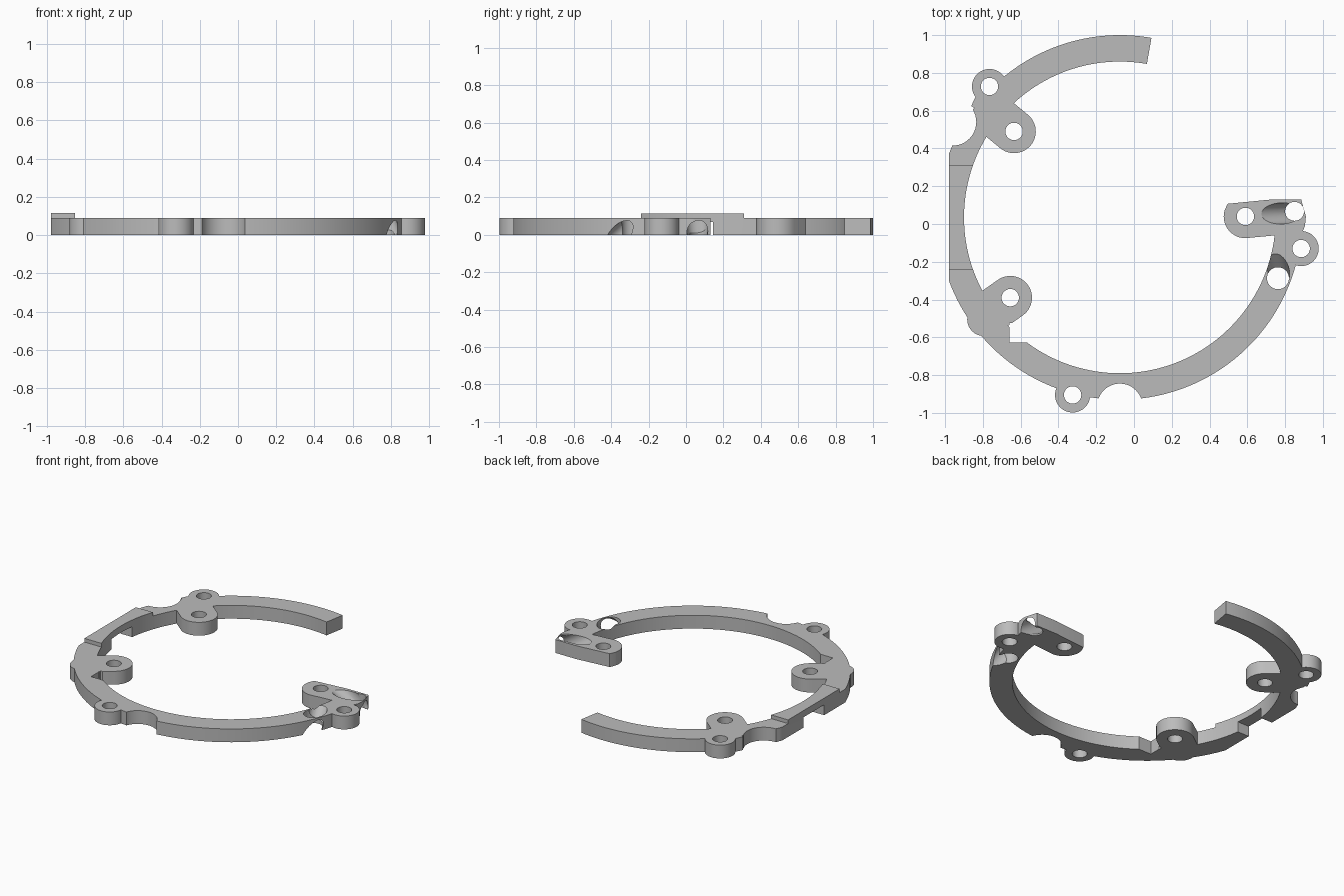
import bpy, bmesh
from math import sin, cos, radians, hypot
from mathutils import Vector

cube = bpy.data.objects.get("Cube")
if cube:
    bpy.data.objects.remove(cube, do_unlink=True)

THICK = 0.09
CENTRE = (-0.075, 0.035)
R_OUT, R_IN = 0.965, 0.825
R_PAD, R_BOSS, R_HOLE = 0.115, 0.093, 0.046

gray = bpy.data.materials.new("plain gray")
gray.use_nodes = True
gray.diffuse_color = (0.5, 0.5, 0.5, 1)
gray.node_tree.nodes["Principled BSDF"].inputs["Base Color"].default_value = (0.5, 0.5, 0.5, 1)


def arc(c, r, a0, a1, n):
    steps = [radians(a0 + (a1 - a0) * i / n) for i in range(n + 1)]
    return [(c[0] + r * cos(a), c[1] + r * sin(a)) for a in steps]


def circle(c, r, n=48):
    return arc(c, r, 0, 360, n)[:-1]


def capsule(a, b, r):
    """Outline of a rounded bar from a to b."""
    d = Vector((b[0] - a[0], b[1] - a[1]))
    ang = Vector((1, 0)).angle_signed(d) * -57.29578
    return arc(a, r, ang + 90, ang + 270, 24) + arc(b, r, ang - 90, ang + 90, 24)


def box(x0, x1, y0, y1):
    return [(x0, y0), (x1, y0), (x1, y1), (x0, y1)]


def make_object(name, bm):
    bmesh.ops.recalc_face_normals(bm, faces=bm.faces)
    mesh = bpy.data.meshes.new(name)
    bm.to_mesh(mesh)
    bm.free()
    mesh.materials.append(gray)
    ob = bpy.data.objects.new(name, mesh)
    bpy.context.collection.objects.link(ob)
    return ob


def prism(name, outline, z0=0.0, z1=THICK):
    bm = bmesh.new()
    face = bm.faces.new([bm.verts.new((x, y, z0)) for x, y in outline])
    top = bmesh.ops.extrude_face_region(bm, geom=[face])["geom"]
    verts = [v for v in top if isinstance(v, bmesh.types.BMVert)]
    bmesh.ops.translate(bm, verts=verts, vec=(0, 0, z1 - z0))
    return make_object(name, bm)


def cutter(name, outline, z0=-0.2, z1=0.3):
    ob = prism(name, outline, z0, z1)
    ob.hide_render = True
    return ob


def slanted_cutter(name, a, b, r):
    """Round bar along the line from a to b."""
    a, b = Vector(a), Vector(b)
    bm = bmesh.new()
    bmesh.ops.create_cone(bm, cap_ends=True, segments=40, radius1=r, radius2=r, depth=(b - a).length)
    bmesh.ops.rotate(bm, verts=bm.verts, matrix=(b - a).to_track_quat("Z", "Y").to_matrix())
    bmesh.ops.translate(bm, verts=bm.verts, vec=(a + b) / 2)
    ob = make_object(name, bm)
    ob.hide_render = True
    return ob


def combine(body, other, operation):
    mod = body.modifiers.new(operation, "BOOLEAN")
    mod.operation, mod.solver, mod.object = operation, "EXACT", other
    graph = bpy.context.evaluated_depsgraph_get()
    graph.update()
    mesh = bpy.data.meshes.new_from_object(body.evaluated_get(graph))
    body.modifiers.clear()
    body.data = mesh
    bpy.data.objects.remove(other, do_unlink=True)


def add(ob):
    combine(ring, ob, "UNION")


def cut(ob):
    combine(ring, ob, "DIFFERENCE")


# Open ring with a raised section, bore and flat on the right-hand side
ring = prism("open_mounting_ring", [CENTRE] + arc(CENTRE, R_OUT, 80, 354, 140))
add(prism("raised_section", box(-1.1, -0.6, -0.24, 0.31), 0.04, 0.115))
cut(cutter("bore", circle(CENTRE, R_IN, 160)))
cut(cutter("side_flat", box(-1.4, -0.98, -0.7, 0.7)))
cut(cutter("underside_slot", box(-1.2, -0.7, -0.075, 0.145), -0.2, 0.07))

# Inner screw pads
pads = [(-0.635, 0.49), (-0.655, -0.39), (0.59, 0.04)]
add(prism("back_pad", capsule(pads[0], (-0.72, 0.56), R_PAD)))
add(prism("front_pad", capsule(pads[1], (-0.74, -0.45), R_PAD)))
arm = arc(pads[2], R_PAD, 165, 270, 20)
arm += [(0.75, -0.06), (0.88, -0.07), (0.905, -0.01), (0.91, 0.04), (0.885, 0.13), (0.73, 0.13), (0.495, 0.107)]
add(prism("end_arm", arm))

# Outer screw bosses and the small bumps beside them
bosses = [(-0.765, 0.728), (-0.325, -0.905), (0.885, -0.13)]
for c in bosses:
    add(prism("outer_boss", circle(c, R_BOSS)))
add(prism("round_bump", circle((-0.795, -0.505), 0.088)))
add(prism("back_web", [(-0.75, 0.55), (-0.66, 0.76), (-0.84, 0.67), (-0.862, 0.625)]))
add(prism("front_web", [(-0.34, -0.8), (-0.3, -0.912), (-0.18, -0.922), (-0.18, -0.8)]))

# Scalloped reliefs and the square step
cut(cutter("side_scallop", circle((-0.96, 0.54), 0.125)))
cut(cutter("front_scallop", circle((-0.075, -0.965), 0.12)))
cut(cutter("square_step", box(-0.66, -0.5, -0.627, -0.525)))

# Screw holes
for c in pads + bosses:
    cut(cutter("screw_hole", circle(c, R_HOLE, 40)))

# Slanted cord holes, each with a straight drop
cut(slanted_cutter("end_slant", (0.63, 0.05, 0.185), (1.0, 0.065, -0.05), 0.056))
cut(cutter("end_drop", circle((0.85, 0.067), 0.05)))
cut(slanted_cutter("side_slant", (0.735, -0.15, 0.17), (0.82, -0.42, -0.06), 0.056))
cut(cutter("side_drop", circle((0.762, -0.287), 0.058)))

# Smooth curved walls, crisp rims
bpy.ops.object.select_all(action="DESELECT")
ring.select_set(True)
bpy.context.view_layer.objects.active = ring
bpy.ops.object.shade_smooth_by_angle(angle=radians(30))
